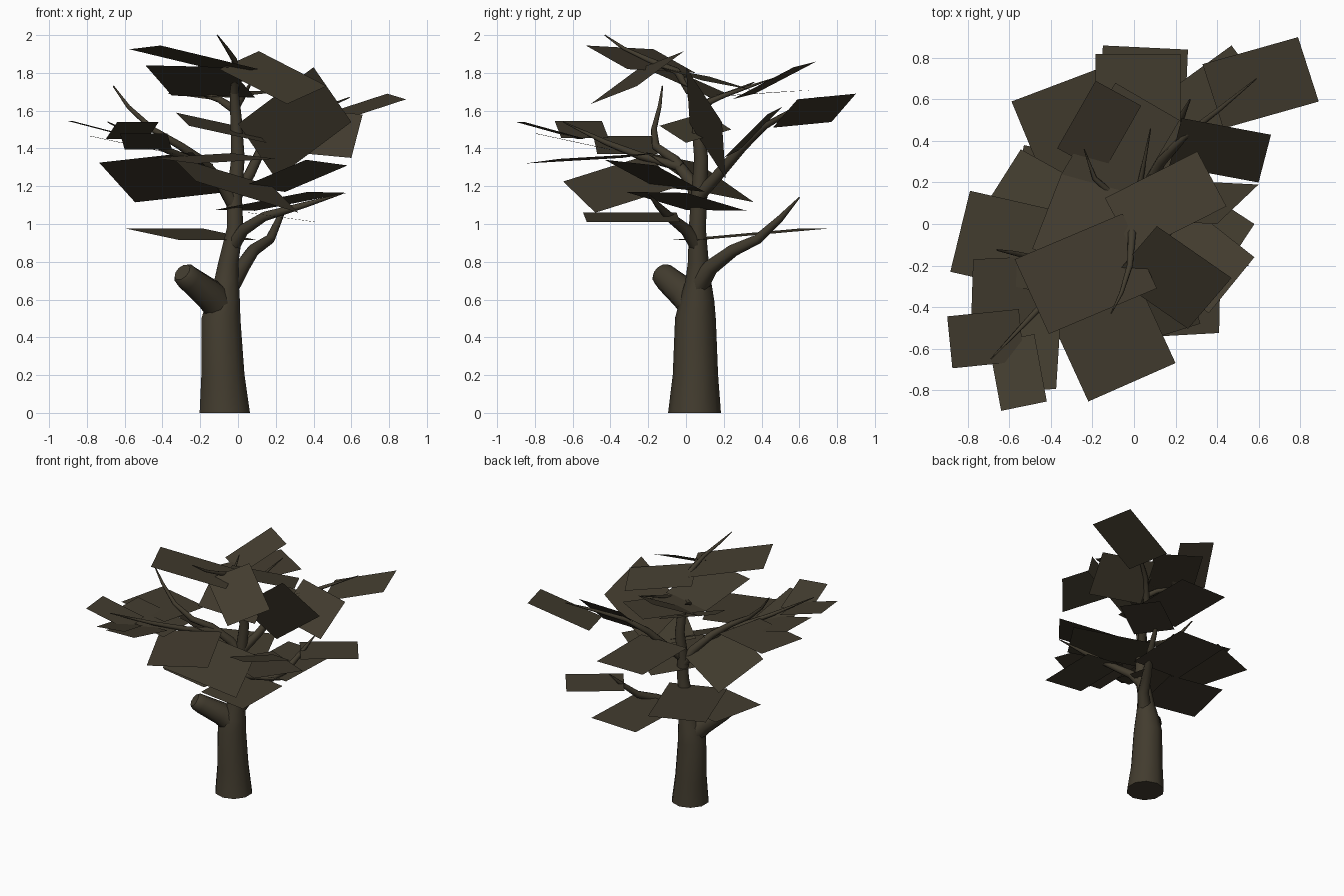
import bpy, bmesh, math
from mathutils import Vector


def material(name, rgb):
    m = bpy.data.materials.new(name)
    m.diffuse_color = (*rgb, 1)
    return m


BARK = material("dark_brown", (0.055, 0.045, 0.028))


def finish(name, bm, smooth):
    me = bpy.data.meshes.new(name)
    bm.to_mesh(me)
    bm.free()
    me.materials.append(BARK)
    ob = bpy.data.objects.new(name, me)
    bpy.context.collection.objects.link(ob)
    if smooth:
        bpy.context.view_layer.objects.active = ob
        ob.select_set(True)
        bpy.ops.object.shade_smooth_by_angle(angle=math.radians(50))
        ob.select_set(False)
    return ob


def limb(name, pts, sides=8):
    """Tapered tube through (x, y, z, radius) points."""
    bm = bmesh.new()
    pos = [Vector(p[:3]) for p in pts]
    rings = []
    for i, p in enumerate(pos):
        d = (pos[min(i + 1, len(pos) - 1)] - pos[max(i - 1, 0)]).normalized()
        if i == 0 and p.z == 0:
            d = Vector((0, 0, 1))
        u = Vector((0.31, 0.95, 0.05)).cross(d).normalized()
        v = d.cross(u)
        rings.append([bm.verts.new(p + (u * math.cos(a) + v * math.sin(a)) * pts[i][3])
                      for a in (2 * math.pi * k / sides for k in range(sides))])
    for a, b in zip(rings, rings[1:]):
        for k in range(sides):
            n = (k + 1) % sides
            bm.faces.new((a[k], a[n], b[n], b[k]))
    bm.faces.new(rings[0][::-1])
    bm.faces.new(rings[-1])
    return finish(name, bm, True)


def leaf_cards(name, cards):
    """Flat rectangles, each from three consecutive corners."""
    bm = bmesh.new()
    for a, b, c in cards:
        a, b, c = Vector(a), Vector(b), Vector(c)
        bm.faces.new([bm.verts.new(p) for p in (a, b, c, a + c - b)])
    bmesh.ops.recalc_face_normals(bm, faces=bm.faces)
    for f in bm.faces:
        if f.normal.z < 0:
            f.normal_flip()
    return finish(name, bm, False)


# trunk and sawn-off stub
limb("trunk", [(-.07, .045, 0, .14), (-.08, .05, .2, .12), (-.09, .05, .5, .108),
               (-.075, .06, .6, .09), (-.06, .065, .7, .068), (-.05, .065, .8, .055),
               (-.015, .06, .98, .045), (-.02, .07, 1.15, .043), (0, .08, 1.35, .037),
               (-.01, .06, 1.55, .032), (-.02, .03, 1.7, .025), (-.01, 0, 1.78, .018)], 10)
limb("stub", [(-.07, .07, .52, .085), (-.15, 0, .625, .085), (-.26, -.10, .71, .07),
              (-.285, -.125, .735, .064), (-.295, -.135, .745, .05)], 10)

# branches
limb("low_back_branch", [(-.05, .06, .66, .055), (.02, .13, .77, .042), (.08, .25, .86, .034),
                         (.17, .38, .92, .026), (.22, .5, 1.03, .018), (.27, .6, 1.14, .004)])
limb("low_right_branch", [(-.03, .06, .88, .04), (.03, 0, .97, .032), (.14, -.09, 1.04, .025),
                          (.35, -.15, 1.1, .016), (.55, -.2, 1.16, .003)])
limb("left_branch", [(-.02, .07, 1.1, .04), (-.09, .03, 1.22, .034), (-.2, -.06, 1.34, .028),
                     (-.3, -.16, 1.41, .022), (-.45, -.17, 1.5, .016), (-.58, -.14, 1.62, .011),
                     (-.66, -.125, 1.73, .004)])
limb("left_front_branch", [(-.15, -.02, 1.3, .025), (-.3, -.24, 1.36, .021),
                           (-.47, -.42, 1.43, .015), (-.69, -.65, 1.54, .003)])
limb("back_right_branch", [(-.01, .07, 1.15, .035), (.06, .17, 1.26, .03), (.13, .3, 1.41, .026),
                           (.24, .42, 1.52, .018), (.42, .56, 1.6, .012), (.59, .7, 1.67, .003)])
limb("top_front_branch", [(-.02, .02, 1.7, .024), (-.01, -.05, 1.81, .02),
                          (-.02, -.2, 1.87, .015), (-.06, -.33, 1.93, .01), (-.11, -.43, 2, .003)])
limb("top_back_branch", [(-.01, .06, 1.6, .025), (-.1, .14, 1.66, .018),
                         (-.19, .22, 1.69, .012), (-.24, .36, 1.75, .003)])
limb("top_twig", [(-.01, .06, 1.62, .02), (.03, .2, 1.68, .014), (.08, .46, 1.77, .003)])

# leaf cards by tier
leaf_cards("lower_leaves", [
    ((-.59, .59, .975), (-.18, .745, .975), (.10, .07, .915)),
    ((-.15, .86, .88), (.26, .84, .88), (.235, .28, .88)),
    ((.47, .86, 1.045), (.65, .615, 1.045), (.305, .365, 1.045)),
    ((-.53, .38, .88), (-.63, -.06, .88), (-.2, -.15, .88)),
    ((.41, -.525, 1.01), (.05, -.545, 1.06), (.06, -.05, 1.06)),
    ((.36, -.43, 1.34), (.58, -.16, 1.31), (.25, .10, 1.17)),
    ((.37, -.32, 1.17), (.58, 0, 1.165), (.09, .32, 1.07)),
    ((-.36, -.205, 1.365), (-.22, -.65, 1.225), (.32, -.48, 1.06)),
    ((-.735, .06, 1.325), (-.545, .36, 1.115), (-.05, .085, 1.17)),
    ((-.22, -.855, 1.32), (.20, -.67, 1.345), (-.036, -.155, 1.375)),
])
leaf_cards("middle_leaves", [
    ((-.79, .16, 1.42), (-.33, .055, 1.42), (-.425, -.335, 1.42)),
    ((-.775, -.17, 1.465), (-.33, -.15, 1.37), (-.34, -.47, 1.37)),
    ((-.9, -.445, 1.545), (-.555, -.41, 1.455), (-.53, -.66, 1.455)),
    ((-.70, -.575, 1.45), (-.48, -.53, 1.45), (-.42, -.855, 1.54)),
    ((-.60, -.41, 1.395), (-.35, -.40, 1.395), (-.375, -.795, 1.48)),
    ((.79, .90, 1.69), (.89, .59, 1.66), (.43, .46, 1.51)),
    ((.23, .51, 1.62), (.66, .43, 1.58), (.60, .20, 1.35)),
    ((-.185, .82, 1.34), (.225, .82, 1.34), (.225, .25, 1.34)),
    ((-.33, .10, 1.59), (.08, .24, 1.5), (.15, 0, 1.43)),
])
leaf_cards("upper_leaves", [
    ((.40, 0, 1.83), (.60, .19, 1.54), (.20, .21, 1.24)),
    ((.11, -.01, 1.915), (.47, -.26, 1.73), (.26, -.505, 1.635)),
    ((-.575, -.17, 1.925), (-.055, .05, 1.80), (.11, -.31, 1.82)),
    ((-.14, .125, 1.78), (.305, .35, 1.71), (.445, .085, 1.76)),
    ((-.185, .69, 1.86), (.035, .57, 1.83), (-.15, .245, 1.66)),
    ((-.49, -.12, 1.84), (-.05, -.23, 1.83), (.09, .13, 1.67)),
    ((-.09, .68, 1.71), (.22, .50, 1.70), (-.04, .06, 1.67)),
])
